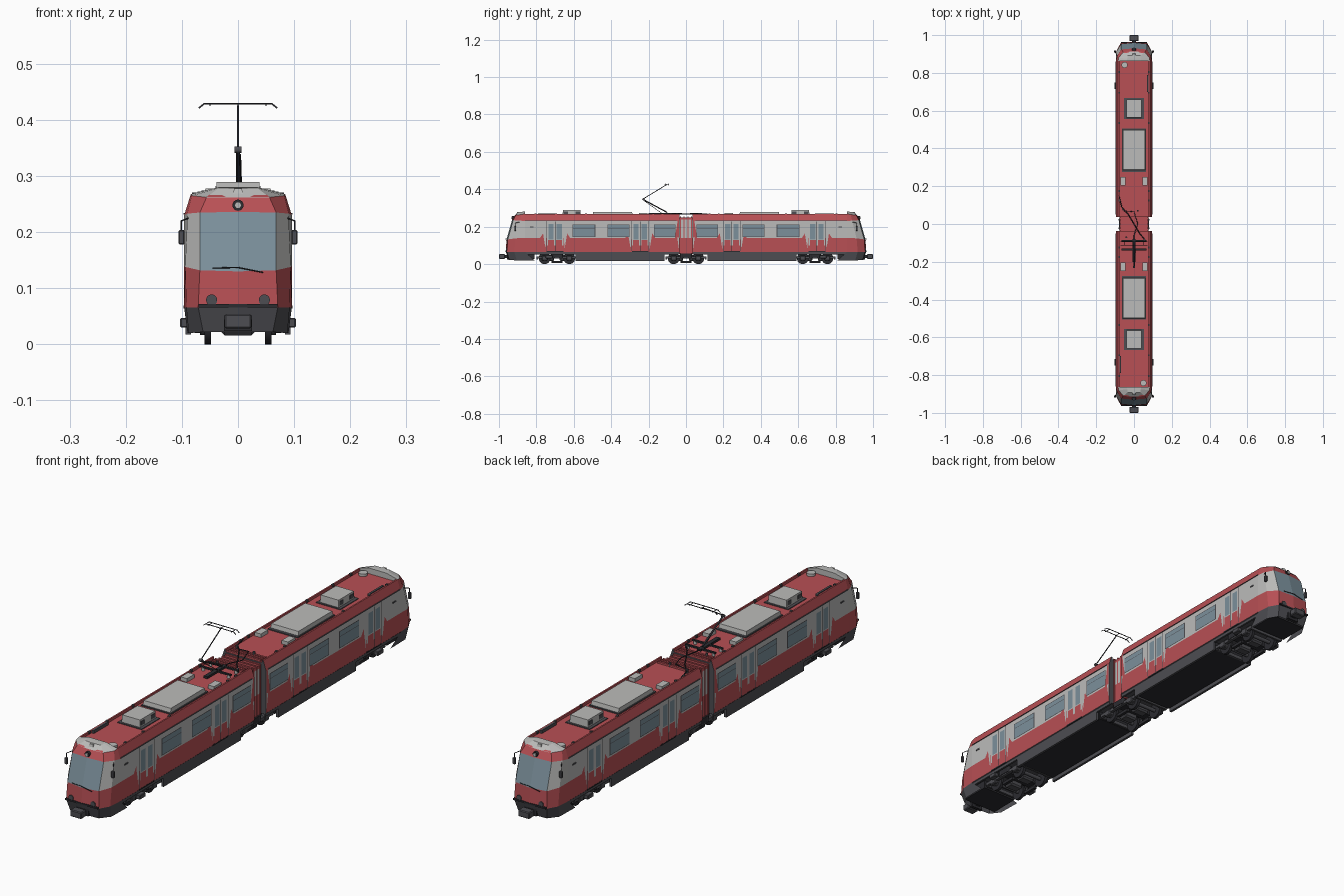
import bpy, bmesh, math
from mathutils import Matrix, Vector

if "Cube" in bpy.data.objects:
    bpy.data.objects.remove(bpy.data.objects["Cube"])

def material(name, r, g, b):
    m = bpy.data.materials.new(name)
    m.diffuse_color = (r, g, b, 1)
    m.use_nodes = True
    m.node_tree.nodes["Principled BSDF"].inputs["Base Color"].default_value = m.diffuse_color
    return m

RED = material("red_paint", .48, .08, .09)
GREY = material("light_grey", .50, .50, .49)
DARK = material("dark_grey", .075, .075, .085)
BLACK = material("black", .025, .025, .03)
GLASS = material("glass", .20, .28, .33)
car = []          # parts of the +y car, later turned 180 degrees for the other car

def finish(name, bm, mats, mirror=False, in_car=True):
    me = bpy.data.meshes.new(name)
    bm.to_mesh(me)
    bm.free()
    ob = bpy.data.objects.new(name, me)
    bpy.context.collection.objects.link(ob)
    for m in mats:
        me.materials.append(m)
    if mirror:
        ob.modifiers.new("mirror", 'MIRROR').use_clip = True
    if in_car:
        car.append(ob)
    return ob

def box(name, x, y, z, mat, mirror=False, in_car=True, bevel=0, taper=1):
    bm = bmesh.new()
    bmesh.ops.create_cube(bm, size=1)
    for v in bm.verts:
        k = taper if v.co.z > 0 else 1
        v.co = Vector([(a[0] + a[1]) / 2 + c * (a[1] - a[0]) * f
                       for a, c, f in zip((x, y, z), v.co, (k, k, 1))])
    if bevel:
        bmesh.ops.bevel(bm, geom=bm.edges[:], offset=bevel, segments=1, affect='EDGES')
    return finish(name, bm, [mat], mirror, in_car)

def cyl(name, c, r, depth, axis, mat, mirror=False, in_car=True, n=16):
    bm = bmesh.new()
    rot = {'X': Matrix.Rotation(math.pi / 2, 4, 'Y'), 'Y': Matrix.Rotation(math.pi / 2, 4, 'X'),
           'Z': Matrix()}[axis]
    bmesh.ops.create_cone(bm, cap_ends=True, segments=n, radius1=r, radius2=r, depth=depth,
                          matrix=Matrix.Translation(c) @ rot)
    for f in bm.faces:
        f.smooth = len(f.verts) == 4
    return finish(name, bm, [mat], mirror, in_car)

def decal(name, pts, mat, x=.0968):
    bm = bmesh.new()
    f = bm.faces.new([bm.verts.new((x, y, z)) for y, z in pts])
    f.normal_update()
    if f.normal.x < 0:
        f.normal_flip()
    return finish(name, bm, [mat], True)

def rect(name, y0, y1, z0, z1, mat, x=.0968):
    decal(name, [(y0, z0), (y1, z0), (y1, z1), (y0, z1)], mat, x)

def tube(name, pts, r, mat=BLACK, in_car=False):
    cu = bpy.data.curves.new(name, 'CURVE')
    cu.dimensions = '3D'
    cu.bevel_depth, cu.bevel_resolution, cu.use_fill_caps = r, 1, True
    sp = cu.splines.new('POLY')
    sp.points.add(len(pts) - 1)
    for p, c in zip(sp.points, pts):
        p.co = (*c, 1)
    cu.materials.append(mat)
    ob = bpy.data.objects.new(name, cu)
    bpy.context.collection.objects.link(ob)
    if in_car:
        car.append(ob)

# Passenger body: cross-section swept along y, roof sunk between parapets
bm = bmesh.new()
prof = [(0, .06), (.09, .06), (.096, .066), (.096, .14), (.096, .23), (.084, .268), (.078, .268), (.078, .258), (0, .258)]
a, b = [[bm.verts.new((x, y, z)) for x, z in prof] for y in (.036, .862)]
for i, m in enumerate((2, 2, 0, 1, 0, 0, 0, 0)):
    bm.faces.new((a[i], a[i + 1], b[i + 1], b[i])).material_index = m
bm.faces.new(a).material_index = 2
bmesh.ops.recalc_face_normals(bm, faces=bm.faces[:])
finish("car_body", bm, [RED, GREY, DARK], True)

# Cab: stacked rings of side, shoulder, corner and nose points
rings = [
    [(.090, .81, .02), (.088, .905, .02), (.062, .945, .022), (0, .949, .022)],
    [(.096, .862, .066), (.092, .918, .066), (.071, .957, .066), (0, .963, .066)],
    [(.096, .862, .14), (.094, .912, .138), (.068, .953, .132), (0, .960, .130)],
    [(.096, .862, .23), (.090, .888, .233), (.068, .924, .235), (0, .930, .236)],
    [(.084, .862, .268), (.082, .880, .265), (.056, .910, .262), (0, .914, .262)],
    [(.036, .862, .280), (.036, .875, .280), (.034, .892, .279), (0, .894, .279)],
    [(0, .862, .280), (0, .875, .280), (0, .892, .279), (0, .894, .279)]]
bm = bmesh.new()
R = [[bm.verts.new(p) for p in r] for r in rings]
for i, ms in enumerate(((2, 2, 2), (0, 0, 0), (1, 1, 3), (0, 0, 0), (1, 1, 1), (1, 1, 1))):
    for j, m in enumerate(ms):
        bm.faces.new((R[i][j], R[i][j + 1], R[i + 1][j + 1], R[i + 1][j])).material_index = m
back = [bm.verts.new((0, .862, .25)), bm.verts.new((.084, .862, .25))]
bm.faces.new((back[0], back[1], R[4][0], R[5][0], R[6][0])).material_index = 1
bmesh.ops.remove_doubles(bm, verts=bm.verts[:], dist=1e-5)
bmesh.ops.recalc_face_normals(bm, faces=bm.faces[:])
finish("cab", bm, [RED, GREY, DARK, GLASS], True)

# Red points over the cab roof, headlamps, bumper, wiper, mirrors
bm = bmesh.new()
bm.faces.new([bm.verts.new(p) for p in ((.056, .911, .263), (.022, .913, .263), (.042, .893, .2735))])
finish("roof_flash", bm, [RED], True)
cyl("top_lamp_ring", (0, .924, .248), .010, .012, 'Y', BLACK)
cyl("top_lamp", (0, .926, .248), .006, .014, 'Y', GREY)
box("roof_horn", (-.011, .011), (.884, .908), (.262, .278), GREY, taper=.6)
cyl("headlamp", (.047, .957, .079), .010, .010, 'Y', DARK, True)
box("bumper_line", (-.070, .070), (.950, .964), (.066, .072), BLACK)
tube("wiper", [(-.045, .962, .128), (.0, .963, .137), (.045, .958, .136)], .0012, in_car=True)
box("mirror", (.095, .106), (.908, .918), (.178, .204), DARK, True, bevel=.002)
tube("mirror_arm_right", [(.088, .89, .225), (.101, .912, .220), (.101, .912, .2)], .0015, in_car=True)
tube("mirror_arm_left", [(-.088, .89, .225), (-.101, .912, .220), (-.101, .912, .2)], .0015, in_car=True)

# Front coupler
box("coupler_shaft", (-.011, .011), (.90, .975), (.034, .048), BLACK)
box("coupler_head", (-.024, .024), (.968, 1.0), (.028, .054), DARK, bevel=.003)
box("coupler_recess", (-.025, .025), (.944, .957), (.024, .056), BLACK)

# Underfloor and skirts between the bogies
box("underfloor", (-.078, .078), (.115, .585), (.028, .062), BLACK)
box("side_skirt", (.084, .0935), (.115, .592), (.018, .067), DARK, True)
box("skirt_upper", (.086, .0935), (.036, .862), (.052, .067), DARK, True)
box("cab_underfloor", (-.075, .075), (.81, .93), (.028, .062), BLACK)

# Side windows and doors
for k, (y0, y1) in enumerate(((.06, .168), (.305, .418), (.488, .605))):
    rect(f"window_frame_{k}", y0 - .003, y1 + .003, .146, .213, DARK)
    rect(f"window_{k}", y0, y1, .149, .21, GLASS, .0972)
    rect(f"window_bar_{k}", y0, y1, .191, .193, DARK, .0976)
for k, yc in enumerate((.245, .70)):
    rect(f"door_panel_{k}", yc - .046, yc + .046, .10, .228, GREY)
    rect(f"door_seam_{k}", yc - .001, yc + .001, .07, .228, BLACK, .0978)
    for s in (-1, 1):
        ya, yb = sorted((yc + s * .008, yc + s * .036))
        rect(f"door_glass_{k}", ya, yb, .132, .215, GLASS, .0974)
        rect(f"door_red_{k}", ya - .002, yb + .002, .068, .128, RED, .0972)
        rect(f"door_edge_{k}", yc + s * .045 - .001, yc + s * .045 + .001, .07, .23, DARK, .0976)
        # livery spikes beside each door: grey running down, red running up
        y = yc + s * .047
        decal(f"grey_spike_{k}", [(y, .142), (y + s * .014, .142), (y + s * .004, .082)], GREY)
        decal(f"red_spike_{k}", [(y + s * .014, .139), (y + s * .034, .139), (y + s * .017, .165)], RED, .0966)
    box(f"door_step_{k}", (.094, .0975), (yc - .045, yc + .045), (.064, .069), BLACK, True)
box("door_rail", (.090, .0975), (.05, .86), (.231, .234), DARK, True)
decal("joint_red_spike", [(.037, .139), (.037, .235), (.044, .235), (.060, .139)], RED)
decal("joint_grey_spike", [(.037, .142), (.047, .142), (.037, .075)], GREY, .0972)
box("side_lamp", (.095, .098), (.815, .835), (.195, .201), DARK, True)

# Roof equipment
box("roof_unit_base", (-.064, .064), (.275, .505), (.256, .262), DARK)
box("roof_unit", (-.060, .060), (.285, .50), (.26, .278), GREY, taper=.97)
box("vent_base", (-.052, .052), (.555, .668), (.256, .261), DARK)
box("vent_box", (-.040, .040), (.562, .66), (.259, .289), GREY, taper=.96)
for y in (.58, .643):
    box("vent_grille", (.0385, .0405), (y - .012, y + .012), (.266, .282), DARK, True)
cyl("roof_antenna", (-.05, .842, .262), .016, .012, 'Z', GREY)
box("roof_locker", (.045, .072), (.205, .25), (.256, .272), GREY, True)
box("roof_rung", (.068, .076), (.70, .79), (.256, .270), DARK)
for i in range(3):
    box(f"roof_step_{i}", (-.07, .07), (.038 + i * .014, .046 + i * .014), (.255, .265), RED)
for y in (.12, .17, .53, .69, .80):
    box("parapet_hinge", (.074, .082), (y, y + .01), (.262, .271), DARK, True)

# Gangway joint between the cars
box("gangway_lower", (-.074, .074), (-.037, .037), (.055, .14), RED, in_car=False)
box("gangway_upper", (-.074, .074), (-.037, .037), (.14, .238), GREY, in_car=False)
box("gangway_roof", (-.074, .074), (-.037, .037), (.238, .25), RED, in_car=False)
for i in range(4):
    y = -.03 + i * .02
    box(f"gangway_rib_{i}", (-.076, .076), (y - .003, y + .003), (.055, .254), RED, in_car=False)

# Bogies
def bogie(y, in_car):
    for s in (-1, 1):
        w = y + s * .066
        cyl("wheel", (.054, w, .031), .031, .012, 'X', BLACK, True, in_car, 24)
        cyl("wheel_hub", (.062, w, .031), .014, .012, 'X', DARK, True, in_car, 12)
        cyl("axle", (0, w, .031), .008, .10, 'X', DARK, False, in_car, 10)
        box("axle_box", (.064, .080), (w - .015, w + .015), (.02, .045), DARK, True, in_car, .003)
        box("motor", (-.03, .03), (y + s * .035 - .02, y + s * .035 + .02), (.016, .05), DARK, False, in_car, .006)
        box("end_beam", (-.075, .075), (y + s * .105 - .004, y + s * .105 + .004), (.026, .04), DARK, False, in_car)
        cyl("spring", (.072, y + s * .022, .046), .010, .024, 'Z', BLACK, True, in_car, 12)
    box("bogie_side", (.066, .078), (y - .108, y + .108), (.03, .042), DARK, True, in_car)
    box("bolster", (-.08, .08), (y - .02, y + .02), (.036, .058), BLACK, False, in_car)
    box("rail_brake", (.048, .06), (y - .030, y + .030), (.006, .018), BLACK, True, in_car)

bogie(.69, True)
bogie(0, False)
box("bogie_damper", (.084, .103), (.715, .75), (.03, .047), DARK, True, bevel=.002)

# Second car: the first one turned half a revolution
for ob in list(car):
    twin = ob.copy()
    twin.rotation_euler.z = math.pi
    bpy.context.collection.objects.link(twin)

# Pantograph on the front car
for y in (-.09, -.135):
    box("pantograph_base", (-.065, .065), (y - .004, y + .004), (.268, .274), BLACK, in_car=False)
    cyl("insulator", (.055, y, .263), .006, .014, 'Z', GREY, True, False, 10)
box("pantograph_spine", (-.008, .008), (-.20, -.08), (.266, .274), BLACK, in_car=False)
tube("lower_arm", [(0, -.10, .276), (0, -.23, .346)], .0036)
tube("control_rod", [(.006, -.13, .272), (.004, -.222, .338)], .0015)
cyl("knee", (0, -.228, .347), .006, .012, 'X', DARK, False, False, 10)
tube("upper_arm", [(0, -.23, .348), (0, -.105, .424)], .0022)
for y in (-.112, -.092):
    tube("contact_strip", [(-.07, y, .421), (-.06, y, .429), (.06, y, .429), (.07, y, .421)], .0016)
for x in (-.05, 0, .05):
    tube("head_link", [(x, -.114, .426), (x, -.09, .426)], .0013)

# Roof cables over the joint
tube("main_cable", [(-.08, .15, .266), (-.065, .09, .268), (-.03, .05, .272), (0, 0, .268), (.03, -.05, .272), (.055, -.08, .268)], .0025)
tube("second_cable", [(-.06, .07, .264), (.0, .065, .27), (.02, .0, .266), (.0, -.06, .27), (.0, -.1, .27)], .002)
for x, y in ((-.06, .08), (.02, .07), (.055, -.08), (-.04, -.07)):
    cyl("cable_post", (x, y, .264), .005, .018, 'Z', DARK, False, False, 8)
